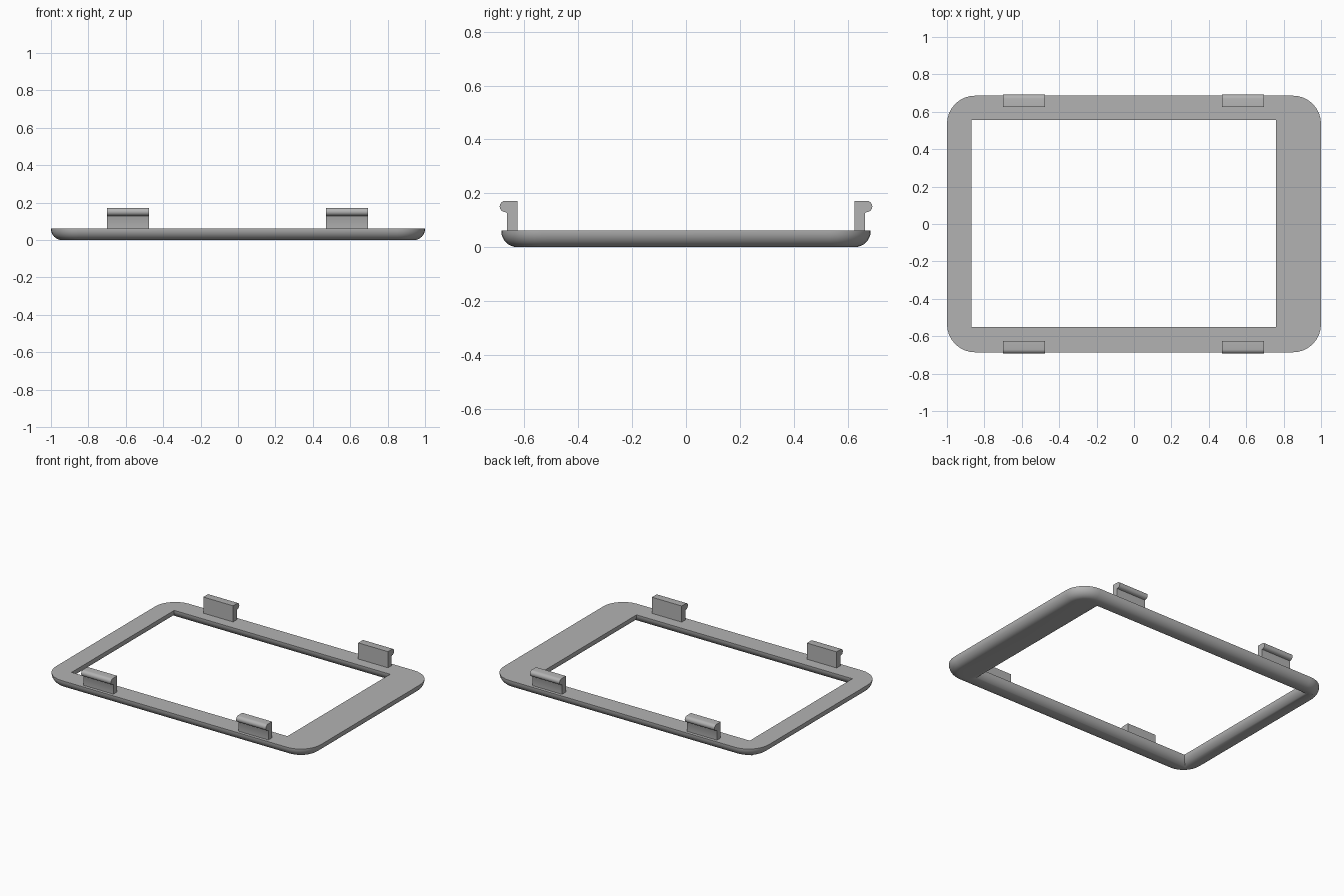
import bpy, bmesh, math

cube = bpy.data.objects.get("Cube")
if cube:
    bpy.data.objects.remove(cube, do_unlink=True)

grey = bpy.data.materials.new("plain grey")
grey.use_nodes = True
colour = (0.45, 0.45, 0.45, 1)
grey.diffuse_color = colour
grey.node_tree.nodes["Principled BSDF"].inputs["Base Color"].default_value = colour

HEIGHT, FILLET, STEPS = 0.062, 0.06, 8


def finish(bm, name):
    bmesh.ops.remove_doubles(bm, verts=bm.verts, dist=1e-5)
    bmesh.ops.recalc_face_normals(bm, faces=bm.faces)
    mesh = bpy.data.meshes.new(name)
    bm.to_mesh(mesh)
    bm.free()
    mesh.materials.append(grey)
    obj = bpy.data.objects.new(name, mesh)
    bpy.context.collection.objects.link(obj)
    bpy.ops.object.select_all(action='DESELECT')
    obj.select_set(True)
    bpy.context.view_layer.objects.active = obj
    bpy.ops.object.shade_smooth_by_angle(angle=math.radians(30))


def rounded_rect(x0, x1, y0, y1, radius, z):
    """Rectangle loop; radius zero keeps square corners with the same point count."""
    points = []
    for corner, (x, y) in enumerate([(x1 - radius, y1 - radius), (x0 + radius, y1 - radius),
                                     (x0 + radius, y0 + radius), (x1 - radius, y0 + radius)]):
        for i in range(STEPS + 1):
            a = (corner + i / STEPS) * math.pi / 2
            points.append((x + radius * math.cos(a), y + radius * math.sin(a), z))
    return points


# Frame: cross-section rounded below on both the outer rim and the opening
arc = [(FILLET * (1 - math.cos(a)), FILLET * (1 - math.sin(a)))
       for a in [i * math.pi / 2 / STEPS for i in range(STEPS + 1)]]
loops = [rounded_rect(-1, 1, -0.686, 0.686, 0.15, HEIGHT)]
for d, z in arc:
    loops.append(rounded_rect(-1 + d, 1 - d, -0.686 + d, 0.686 - d, 0.15 - d, z))
for d, z in reversed(arc):
    loops.append(rounded_rect(-0.87 - d, 0.76 + d, -0.552 - d, 0.555 + d, 0, z))
loops.append(rounded_rect(-0.87, 0.76, -0.552, 0.555, 0, HEIGHT))

bm = bmesh.new()
rings = [[bm.verts.new(p) for p in loop] for loop in loops]
for k, ring in enumerate(rings):
    after = rings[(k + 1) % len(rings)]
    for i in range(len(ring)):
        j = (i + 1) % len(ring)
        bm.faces.new((ring[i], ring[j], after[j], after[i]))
finish(bm, "frame")


# Clips: upright tab with a rounded outward hook
def clip(name, x0, x1, side):
    profile = [(0.625, HEIGHT - 0.005), (0.625, 0.172)]
    for i in range(STEPS + 1):
        a = math.pi / 2 - math.pi * i / STEPS
        profile.append((0.671 + 0.021 * math.cos(a), 0.151 + 0.021 * math.sin(a)))
    profile += [(0.667, 0.129), (0.665, 0.125), (0.665, HEIGHT - 0.005)]
    bm = bmesh.new()
    face = bm.faces.new([bm.verts.new((x0, side * y, z)) for y, z in profile])
    new = bmesh.ops.extrude_face_region(bm, geom=[face])["geom"]
    bmesh.ops.translate(bm, vec=(x1 - x0, 0, 0),
                        verts=[v for v in new if isinstance(v, bmesh.types.BMVert)])
    finish(bm, name)


for end, side in (("front", -1), ("back", 1)):
    clip(end + "_right_clip", -0.70, -0.475, side)
    clip(end + "_left_clip", 0.47, 0.695, side)
